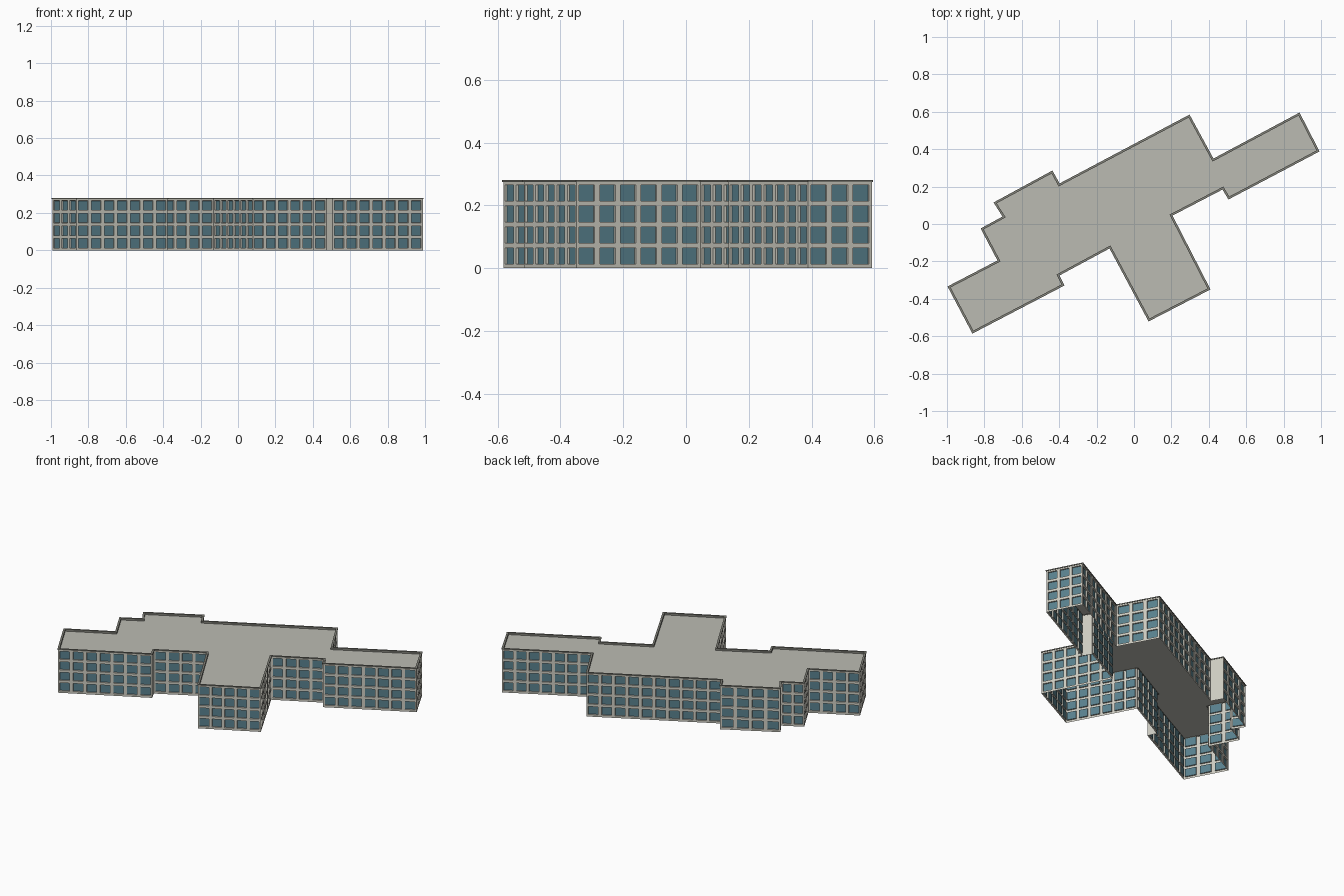
import bpy, bmesh
from mathutils import Vector

cube = bpy.data.objects.get("Cube")
if cube:
    bpy.data.objects.remove(cube, do_unlink=True)


def material(name, rgb):
    m = bpy.data.materials.new(name)
    m.use_nodes = True
    m.diffuse_color = (*rgb, 1)
    m.node_tree.nodes["Principled BSDF"].inputs["Base Color"].default_value = (*rgb, 1)
    return m


CONCRETE = material("pale concrete", (0.62, 0.61, 0.54))
GLASS = material("teal glass", (0.10, 0.22, 0.27))
ROOFING = material("grey roofing", (0.50, 0.50, 0.45))
COPING = material("dark coping", (0.22, 0.22, 0.19))

# Footprint of the block, clockwise from the back corner of the main body
OUTLINE = [Vector(p) for p in (
    (.297, .585), (.425, .35), (.885, .596), (.992, .388), (.505, .131),
    (.473, .184), (.206, .045), (.409, -.35), (.078, -.521), (-.131, -.131),
    (-.398, -.275), (-.372, -.329), (-.864, -.586), (-.997, -.334),
    (-.73, -.195), (-.82, -.024), (-.703, .04), (-.751, .115),
    (-.436, .286), (-.398, .217))]
HEIGHT, ROOF_Z, OVERHANG, RIM = 0.28, 0.268, 0.003, 0.012
FLOORS, BAY, REVEAL = 4, 0.08, 0.008


def shrink(points, dist):
    """Move every edge of a clockwise outline inwards by dist."""
    result = []
    for i, p in enumerate(points):
        a = (p - points[i - 1]).normalized()
        b = (points[(i + 1) % len(points)] - p).normalized()
        na, nb = Vector((a.y, -a.x)), Vector((b.y, -b.x))
        result.append(p + (na + nb) * dist / (1 + na.dot(nb)))
    return result


def finish(bm, name, *mats):
    mesh = bpy.data.meshes.new(name)
    bm.to_mesh(mesh)
    bm.free()
    for m in mats:
        mesh.materials.append(m)
    obj = bpy.data.objects.new(name, mesh)
    bpy.context.collection.objects.link(obj)
    return obj


def cuts(length, count, fill, shift=0):
    """Edges of equally spaced openings along a length."""
    pitch = length / max(count, 1)
    edges = []
    for i in range(count):
        mid = (i + 0.5) * pitch + shift
        edges += [mid - pitch * fill / 2, mid + pitch * fill / 2]
    return edges


# Outer walls: a grid per side, with the window cells sunk into it
wall_line = shrink(OUTLINE, OVERHANG)
bm = bmesh.new()
windows = []
rows = [0] + cuts(FLOORS * 0.067, FLOORS, 0.76, 0.005) + [HEIGHT - 0.002]
for i, start in enumerate(wall_line):
    end = wall_line[(i + 1) % len(wall_line)]
    length = (end - start).length
    along = (end - start) / length
    bays = round(length / BAY) if length > BAY else 0
    cols = [0] + cuts(length, bays, 0.75) + [length]
    grid = [[bm.verts.new((*(start + along * u), z)) for z in rows] for u in cols]
    for c in range(len(cols) - 1):
        for r in range(len(rows) - 1):
            face = bm.faces.new((grid[c][r], grid[c][r + 1],
                                 grid[c + 1][r + 1], grid[c + 1][r]))
            if c % 2 and r % 2:
                windows.append(face)
bmesh.ops.remove_doubles(bm, verts=bm.verts, dist=0.0001)
bm.normal_update()
bmesh.ops.inset_individual(bm, faces=windows, thickness=0.0004, depth=-REVEAL)
for face in windows:
    face.material_index = 1
finish(bm, "outer_walls", CONCRETE, GLASS)

# Flat roof deck
bm = bmesh.new()
deck = [bm.verts.new((*p, ROOF_Z)) for p in reversed(shrink(OUTLINE, OVERHANG))]
bm.faces.new(deck)
finish(bm, "roof_deck", ROOFING)

# Parapet coping: a rectangular section swept round the outline
bm = bmesh.new()
inner = shrink(OUTLINE, RIM)
section = ((OUTLINE, HEIGHT - 0.006), (OUTLINE, HEIGHT),
           (inner, HEIGHT), (inner, ROOF_Z - 0.004), (wall_line, HEIGHT - 0.006))
rings = [[bm.verts.new((*p, z)) for p in line] for line, z in section]
n = len(OUTLINE)
for k, ring in enumerate(rings):
    above = rings[(k + 1) % len(rings)]
    for i in range(n):
        j = (i + 1) % n
        bm.faces.new((ring[i], above[i], above[j], ring[j]))
bmesh.ops.recalc_face_normals(bm, faces=bm.faces)
finish(bm, "parapet_coping", COPING)
